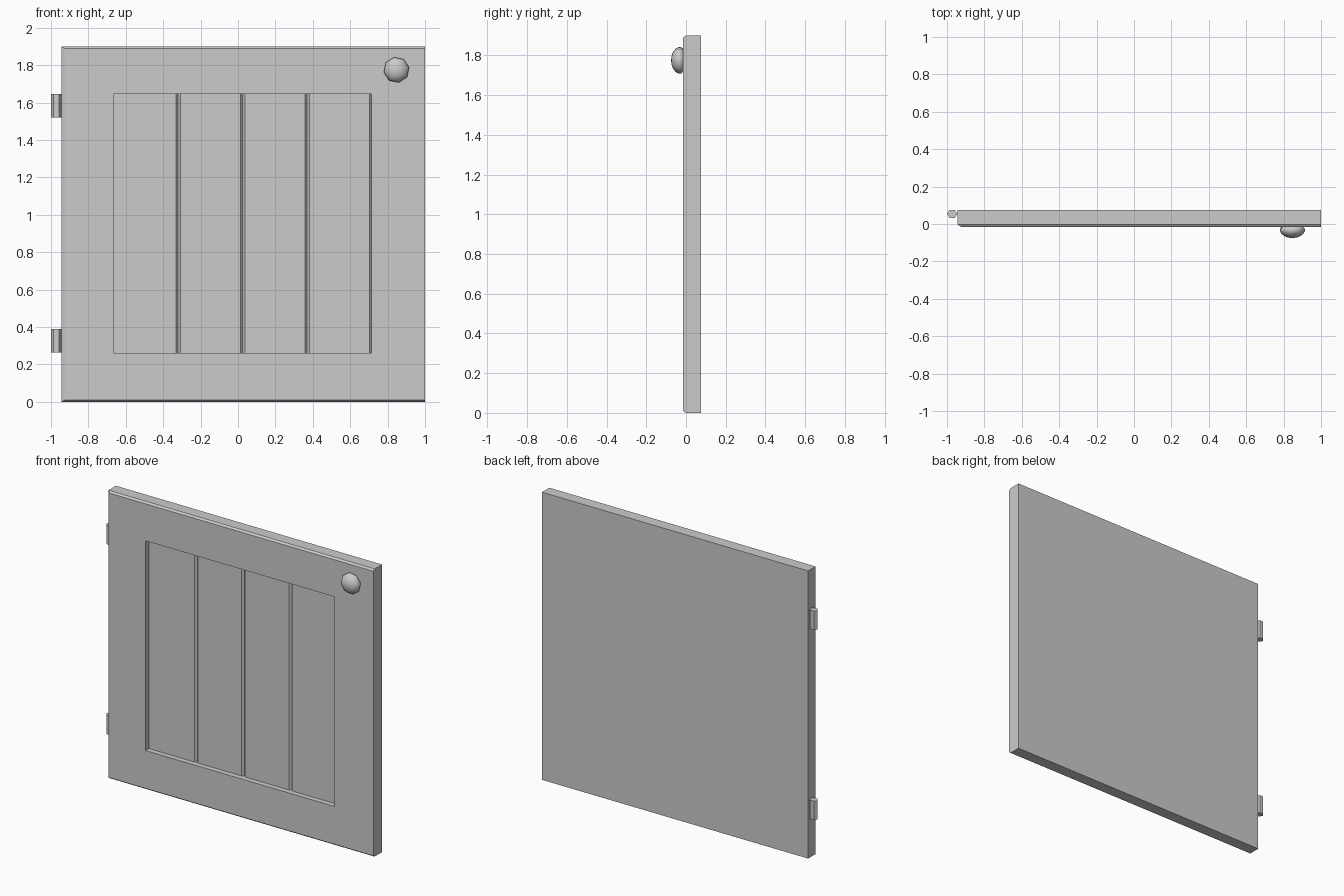
import bpy, bmesh, math

if "Cube" in bpy.data.objects:
    bpy.data.objects.remove(bpy.data.objects["Cube"])


def finish(name, bm, smooth=None, recalc=True):
    if recalc:
        bmesh.ops.recalc_face_normals(bm, faces=bm.faces)
    mesh = bpy.data.meshes.new(name)
    bm.to_mesh(mesh)
    bm.free()
    obj = bpy.data.objects.new(name, mesh)
    bpy.context.collection.objects.link(obj)
    if smooth is not None:
        bpy.ops.object.select_all(action='DESELECT')
        obj.select_set(True)
        bpy.context.view_layer.objects.active = obj
        bpy.ops.object.shade_smooth_by_angle(angle=math.radians(smooth))
    return obj


def bridge(bm, rings):
    """Join successive closed rings of vertices with quads."""
    for a, b in zip(rings, rings[1:]):
        n = len(a)
        for i in range(n):
            j = (i + 1) % n
            bm.faces.new((a[i], a[j], b[j], b[i]))


LEFT, RIGHT, TOP = -0.945, 1.0, 1.9
PX0, PX1, PZ0, PZ1 = -0.665, 0.715, 0.26, 1.645
PANEL_Y, GROOVE_Y = 0.02, 0.034

# Door frame: rectangular rings from back, over the chamfer, into the recess
bm = bmesh.new()
rects = [
    (LEFT, RIGHT, 0, TOP, 0.075),
    (LEFT, RIGHT, 0, TOP, -0.002),
    (LEFT + 0.02, RIGHT, 0.01, TOP - 0.01, -0.015),
    (PX0, PX1, PZ0, PZ1, -0.015),
    (PX0, PX1, PZ0, PZ1, GROOVE_Y),
]
rings = [[bm.verts.new((x, y, z)) for x, z in ((x0, z0), (x1, z0), (x1, z1), (x0, z1))]
         for x0, x1, z0, z1, y in rects]
bridge(bm, rings)
bm.faces.new(rings[0])
finish("door_frame", bm)

# Planked panel with grooves between boards
bm = bmesh.new()
w = (PX1 - PX0) / 4
g = 0.012
profile = [(PX0, PANEL_Y)]
for i in range(1, 4):
    x = PX0 + i * w
    profile += [(x - g, PANEL_Y), (x, GROOVE_Y), (x + g, PANEL_Y)]
profile += [(PX1 - g, PANEL_Y), (PX1, GROOVE_Y)]
low = [bm.verts.new((x, y, PZ0)) for x, y in profile]
high = [bm.verts.new((x, y, PZ1)) for x, y in profile]
for i in range(len(profile) - 1):
    bm.faces.new((low[i], low[i + 1], high[i + 1], high[i]))
finish("plank_panel", bm, recalc=False)

# Knob: lathed low-poly button
bm = bmesh.new()
SIDES = 8
rings = []
for y, r in ((-0.012, 0.055), (-0.022, 0.066), (-0.036, 0.069), (-0.052, 0.06), (-0.066, 0.042), (-0.073, 0.02)):
    rings.append([bm.verts.new((0.847 + r * math.cos(a), y, 1.775 + r * math.sin(a)))
                  for a in (math.tau * (i + 0.25) / SIDES for i in range(SIDES))])
bridge(bm, rings)
bm.faces.new(rings[0])
tip = bm.verts.new((0.847, -0.075, 1.775))
for i in range(SIDES):
    bm.faces.new((rings[-1][i], rings[-1][(i + 1) % SIDES], tip))
finish("knob", bm, smooth=60)

# Hexagonal hinge barrels
for name, z0 in (("hinge_lower", 0.265), ("hinge_upper", 1.52)):
    bm = bmesh.new()
    rings = [[bm.verts.new((-0.972 + 0.028 * math.cos(i * math.pi / 3),
                            0.054 + 0.024 * math.sin(i * math.pi / 3), z)) for i in range(6)]
             for z in (z0, z0 + 0.125)]
    bridge(bm, rings)
    for ring in rings:
        bm.faces.new(ring)
    finish(name, bm)
